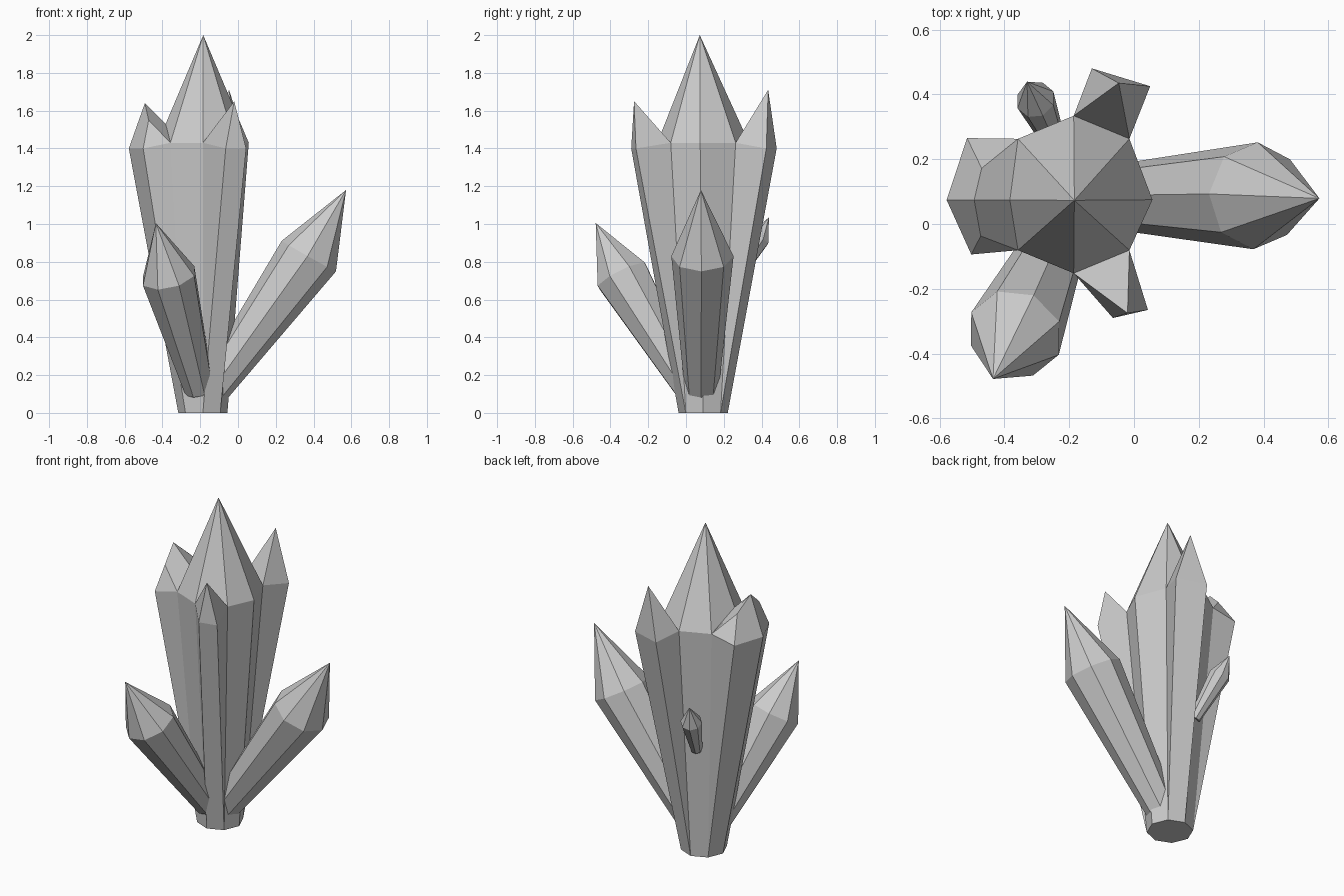
import bpy, bmesh, math
from mathutils import Vector

if "Cube" in bpy.data.objects:
    bpy.data.objects.remove(bpy.data.objects["Cube"])


def make_object(name, polys):
    """Weld a list of polygons (given as points) into one flat-shaded object."""
    bm = bmesh.new()
    for poly in polys:
        bm.faces.new([bm.verts.new(p) for p in poly])
    bmesh.ops.remove_doubles(bm, verts=bm.verts, dist=0.0005)
    bmesh.ops.recalc_face_normals(bm, faces=bm.faces)
    me = bpy.data.meshes.new(name)
    bm.to_mesh(me)
    bm.free()
    ob = bpy.data.objects.new(name, me)
    bpy.context.collection.objects.link(ob)


def ring(c, normal, r, n=8):
    """Octagon around c, with one corner pointing straight downhill."""
    w = Vector(normal).normalized()
    u = Vector((0, 0, 1)).cross(w).normalized()
    v = w.cross(u)
    return [Vector(c) + r * (math.cos(a) * u + math.sin(a) * v)
            for a in (2 * math.pi * k / n for k in range(n))]


def side_crystal(name, base, shoulder, tip, r_base, r_shoulder):
    """Leaning crystal: tapered octagonal shaft with a pointed end."""
    axis = Vector(tip) - Vector(shoulder)
    lo, hi = ring(base, axis, r_base), ring(shoulder, axis, r_shoulder)
    polys = [lo]
    for k in range(8):
        j = (k + 1) % 8
        polys += [(lo[k], lo[j], hi[j], hi[k]), (hi[k], hi[j], tip)]
    make_object(name, polys)


# Main column: octagonal shaft widening upward, with a pointed cap
def octagon(r, z):
    return [Vector((-0.186 + r * math.cos(k * math.pi / 4),
                    0.091 + r * math.sin(k * math.pi / 4), z)) for k in range(8)]


bot, top = octagon(0.13, 0), octagon(0.243, 1.43)
apex = Vector((-0.184, 0.073, 2.0))
top[0].y = 0.075
top[4] = Vector((-0.383, 0.074, 1.53))  # raised where the double point joins
polys = [bot]
polys += [(top[k], top[(k + 1) % 8], apex) for k in range(8)]
polys += [(bot[k], bot[(k + 1) % 8], top[(k + 1) % 8], top[k]) for k in (0, 2, 5, 7)]

# Single points grown out of one shaft face: face index, outer corners, peak
for k, o1, o2, peak in [
    (1, (0.05, 0.425, 1.40), (-0.13, 0.48, 1.40), (-0.047, 0.435, 1.71)),
    (6, (-0.065, -0.29, 1.40), (0.043, -0.265, 1.40), (-0.02, -0.275, 1.65)),
]:
    b1, b2, t1, t2 = bot[k], bot[k + 1], top[k], top[k + 1]
    polys += [(b1, b2, o2, o1), (b1, o1, t1), (b2, t2, o2),
              (o1, o2, peak), (o2, t2, peak), (t2, t1, peak), (t1, o1, peak)]

# Double point grown out of the two left faces
A, B, C = (-0.515, 0.265, 1.40), (-0.578, 0.074, 1.40), (-0.502, -0.094, 1.40)
P, M, Q = (-0.47, 0.172, 1.55), (-0.493, 0.074, 1.64), (-0.473, -0.037, 1.55)
polys += [(bot[3], bot[4], B, A), (bot[4], bot[5], C, B),
          (bot[3], A, top[3]), (bot[5], top[5], C),
          (A, B, M, P), (B, C, Q, M), (A, P, top[3]), (C, top[5], Q),
          (top[3], P, M, top[4]), (top[4], M, Q, top[5])]
make_object("main_crystal", polys)

# Leaning crystals around the column
side_crystal("right_crystal", (-0.13, 0.083, 0.125), (0.375, 0.087, 0.83),
             (0.572, 0.079, 1.18), 0.09, 0.165)
side_crystal("front_left_crystal", (-0.205, 0.02, 0.12), (-0.367, -0.338, 0.725),
             (-0.435, -0.478, 1.005), 0.08, 0.15)
side_crystal("small_back_crystal", (-0.24, 0.24, 0.68), (-0.304, 0.383, 0.92),
             (-0.33, 0.439, 1.035), 0.033, 0.061)
